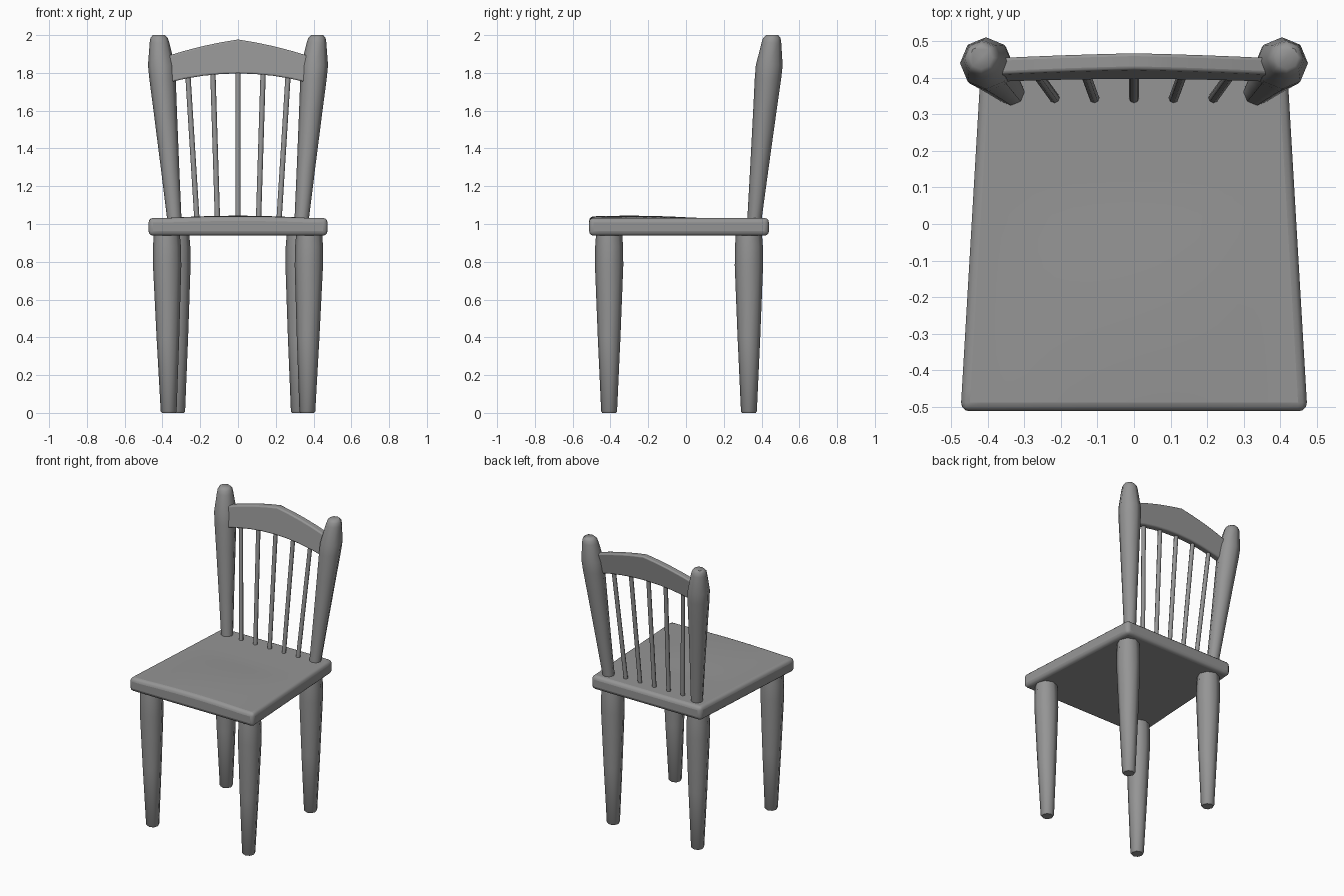
import bpy, bmesh
from mathutils import Vector

cube = bpy.data.objects.get("Cube")
if cube:
    bpy.data.objects.remove(cube, do_unlink=True)

GREY = (0.3, 0.3, 0.3, 1)
mat = bpy.data.materials.new("plain grey")
mat.use_nodes = True
mat.diffuse_color = GREY
mat.node_tree.nodes["Principled BSDF"].inputs["Base Color"].default_value = GREY


def finish(name, bm, bevel=0, angle=0.9):
    """Turn a bmesh into a smooth-shaded object, with optional rounded edges."""
    bmesh.ops.recalc_face_normals(bm, faces=bm.faces)
    mesh = bpy.data.meshes.new(name)
    bm.to_mesh(mesh)
    bm.free()
    mesh.materials.append(mat)
    ob = bpy.data.objects.new(name, mesh)
    bpy.context.collection.objects.link(ob)
    if bevel:
        mod = ob.modifiers.new("rounded edges", 'BEVEL')
        mod.width, mod.segments, mod.angle_limit = bevel, 3, 0.8
    bpy.ops.object.select_all(action='DESELECT')
    bpy.context.view_layer.objects.active = ob
    ob.select_set(True)
    bpy.ops.object.shade_smooth_by_angle(angle=angle)
    return ob


def turned(name, bottom, top, profile, sides=8):
    """Lathe (z, radius) rings along the line from bottom to top."""
    a, b = Vector(bottom), Vector(top)
    bm = bmesh.new()
    rings = []
    for z, r in profile:
        c = a.lerp(b, (z - a.z) / (b.z - a.z))
        ring = bmesh.ops.create_circle(bm, segments=sides, radius=r)["verts"]
        bmesh.ops.translate(bm, verts=ring, vec=c)
        rings.append(ring)
    for lo, hi in zip(rings, rings[1:]):
        for i in range(sides):
            j = (i + 1) % sides
            bm.faces.new((lo[i], lo[j], hi[j], hi[i]))
    bm.faces.new(rings[0])
    bm.faces.new(rings[-1])
    return finish(name, bm)


# Seat: tapered board with a gentle swell at the front middle
def seat_height(u, y):
    swell = max(0, 1 - u * u * 1.6) * max(0, 1 - ((y + 0.3) / 0.36) ** 2)
    return 1.032 + 0.012 * swell


bm = bmesh.new()
bmesh.ops.create_grid(bm, x_segments=16, y_segments=16, size=1)
top = bm.faces[:]
extruded = bmesh.ops.extrude_face_region(bm, geom=top)["geom"]
upper = {g for g in extruded if isinstance(g, bmesh.types.BMVert)}
for v in bm.verts:
    u, y = v.co.x, -0.037 + 0.476 * v.co.y
    half = 0.447 - 0.028 * v.co.y
    v.co = (u * half, y, seat_height(u, y) if v in upper else 0.938)
finish("seat", bm, bevel=0.024)

# Legs, posts and spindles, mirrored left and right
leg = [(0, 0.036), (0.008, 0.042), (0.4, 0.06), (0.78, 0.075), (0.88, 0.074), (0.96, 0.068)]
post = [(1.0, 0.037), (1.3, 0.049), (1.6, 0.062), (1.77, 0.07), (1.84, 0.071),
        (1.96, 0.052), (1.985, 0.046), (2.0, 0.032)]
spindle = [(1.0, 0.014), (1.8, 0.014)]
for side, s in (("left", 1), ("right", -1)):
    turned("front_leg_" + side, (s * 0.367, -0.407, 0), (s * 0.377, -0.407, 0.96), leg)
    turned("back_leg_" + side, (s * 0.322, 0.333, 0), (s * 0.327, 0.333, 0.96), leg)
    turned("back_post_" + side, (s * 0.335, 0.36, 1.0), (s * 0.419, 0.456, 2.0), post)
    for n in (1, 2):
        turned(f"spindle_{side}_{n}", (s * 0.108 * n, 0.343, 1.0),
               (s * 0.133 * n, 0.412, 1.8), spindle)
turned("spindle_middle", (0, 0.343, 1.0), (0, 0.412, 1.82), spindle)

# Top rail: arched, leaning back with the posts
bm = bmesh.new()
previous = None
steps = 8
for i in range(steps + 1):
    t = 2 * i / steps - 1
    low, high = 1.797 - 0.05 * t * t, 1.977 - 0.055 * abs(t) - 0.033 * t * t
    corners = []
    for z, off in ((low, 0), (high, 0), (high, 0.046), (low, 0.046)):
        corners.append(bm.verts.new((0.375 * t, 0.392 + off + 0.15 * (z - 1.77), z)))
    if previous:
        for k in range(4):
            m = (k + 1) % 4
            bm.faces.new((previous[k], previous[m], corners[m], corners[k]))
    else:
        bm.faces.new(corners)
    previous = corners
bm.faces.new(previous)
finish("top_rail", bm, bevel=0.009)
